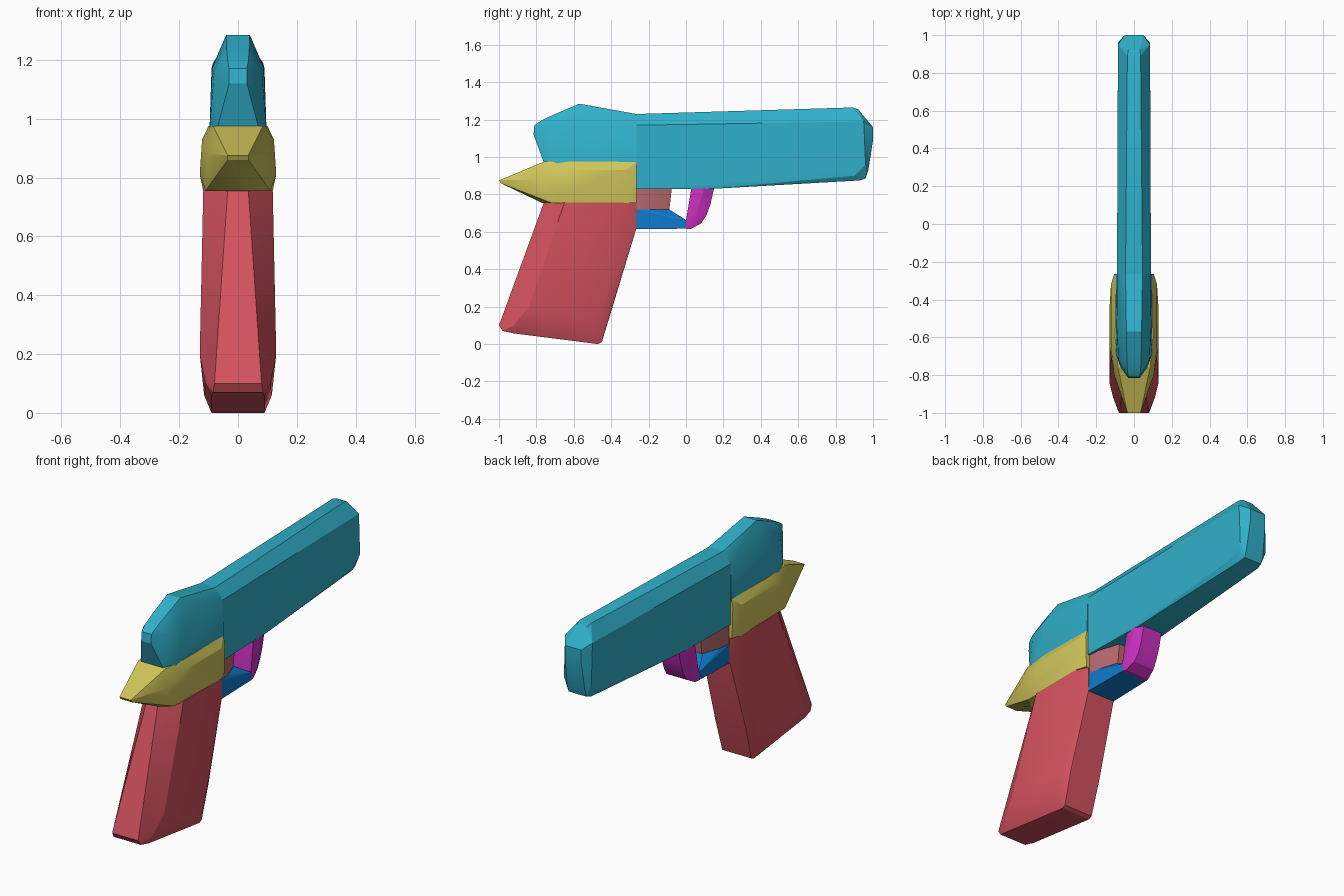
import bpy
import bmesh
import math

# Remove the default object
default = bpy.data.objects.get("Cube")
if default:
    bpy.data.objects.remove(default, do_unlink=True)


def to_linear(channel):
    if channel <= 0.04045:
        return channel / 12.92
    return ((channel + 0.055) / 1.055) ** 2.4


def make_material(name, red, green, blue):
    colour = [to_linear(c / 255) for c in (red, green, blue)] + [1]
    material = bpy.data.materials.new(name)
    material.use_nodes = True
    material.diffuse_color = colour
    material.node_tree.nodes["Principled BSDF"].inputs["Base Color"].default_value = colour
    return material


def mirrored_hull(name, material, points):
    """Faceted block around (y, z, half width) points mirrored across x."""
    mesh = bpy.data.meshes.new(name)
    bm = bmesh.new()
    for y, z, half_width in points:
        for side in (-1, 1):
            bm.verts.new((side * half_width, y, z))
    hull = bmesh.ops.convex_hull(bm, input=bm.verts[:])
    loose = [v for v in bm.verts if not v.link_faces]
    bmesh.ops.delete(bm, geom=loose, context='VERTS')
    bmesh.ops.dissolve_limit(bm, angle_limit=math.radians(1),
                             verts=bm.verts[:], edges=bm.edges[:])
    bmesh.ops.recalc_face_normals(bm, faces=bm.faces[:])
    bm.to_mesh(mesh)
    bm.free()
    mesh.materials.append(material)
    part = bpy.data.objects.new(name, mesh)
    bpy.context.collection.objects.link(part)
    bpy.ops.object.select_all(action='DESELECT')
    part.select_set(True)
    bpy.context.view_layer.objects.active = part
    bpy.ops.object.shade_smooth_by_angle(angle=math.radians(22))
    return part


teal = make_material("teal", 48, 176, 202)
red = make_material("coral red", 212, 82, 95)
yellow = make_material("mustard yellow", 208, 198, 90)
azure = make_material("azure blue", 16, 122, 205)
magenta = make_material("magenta", 204, 48, 194)
rose = make_material("dusty rose", 186, 106, 112)

# Long front of the slide with a chamfered top and rounded muzzle
mirrored_hull("slide_front", teal, [
    (-.265, 1.23, .045), (-.265, 1.17, .09), (-.265, .83, .09),
    (.14, .83, .08), (.89, 1.265, .035), (.92, 1.255, .03),
    (.95, 1.19, .085), (.96, .96, .085), (.9, .9, .083),
    (.93, .875, .06), (.96, .885, .055),
    (1, 1.16, .05), (1, 1.09, .05), (.975, .93, .055),
])

# Raised rear of the slide, tapering backwards
mirrored_hull("slide_rear", teal, [
    (-.265, 1.23, .045), (-.265, 1.17, .09), (-.265, .96, .097),
    (-.57, 1.285, .04), (-.6, 1.17, .088), (-.69, .96, .097),
    (-.7, 1.23, .038), (-.775, 1.195, .035), (-.72, 1.15, .082),
    (-.81, 1.17, .03), (-.815, 1.12, .03), (-.76, .97, .07),
])

# Pointed rear frame
mirrored_hull("frame_tail", yellow, [
    (-.265, .975, .095), (-.265, .93, .105), (-.265, .755, .1),
    (-.32, .93, .122), (-.32, .755, .118), (-.45, .81, .13),
    (-.6, .975, .1), (-.65, .93, .122), (-.65, .81, .13),
    (-.76, .975, .085), (-.72, .755, .11), (-.77, .755, .05),
    (-.8, .88, .105), (-1, .875, .035), (-.99, .86, .035),
])

# Slanted handle
mirrored_hull("grip", red, [
    (-.265, .757, .085), (-.265, .62, .085), (-.33, .757, .118),
    (-.65, .757, .118), (-.76, .757, .035),
    (-.46, .2, .13), (-.395, .2, .095), (-.84, .2, .13),
    (-.955, .2, .075), (-.47, 0, .09), (-.45, .01, .09),
    (-.49, .06, .115), (-.92, .1, .11),
    (-1, .1, .08), (-.98, .07, .085), (-.92, .057, .09),
])

# Trigger, narrowing towards the front
mirrored_hull("trigger", rose, [
    (-.27, .84, .08), (-.27, .71, .08), (-.2, .84, .075),
    (-.2, .71, .075), (-.075, .84, .035), (-.09, .71, .035),
])

# Lower bar of the trigger guard
mirrored_hull("guard_bar", azure, [
    (-.27, .615, .085), (-.27, .72, .083), (-.2, .72, .075),
    (-.09, .72, .04), (.005, .66, .08), (.005, .617, .08),
])

# Curved front post of the trigger guard
mirrored_hull("guard_post", magenta, [
    (.03, .84, .075), (.1, .84, .083), (.152, .84, .06),
    (0, .66, .08), (0, .617, .08), (.025, .615, .075),
    (.05, .67, .083), (.08, .645, .065), (.11, .69, .06),
    (.13, .745, .06),
])
